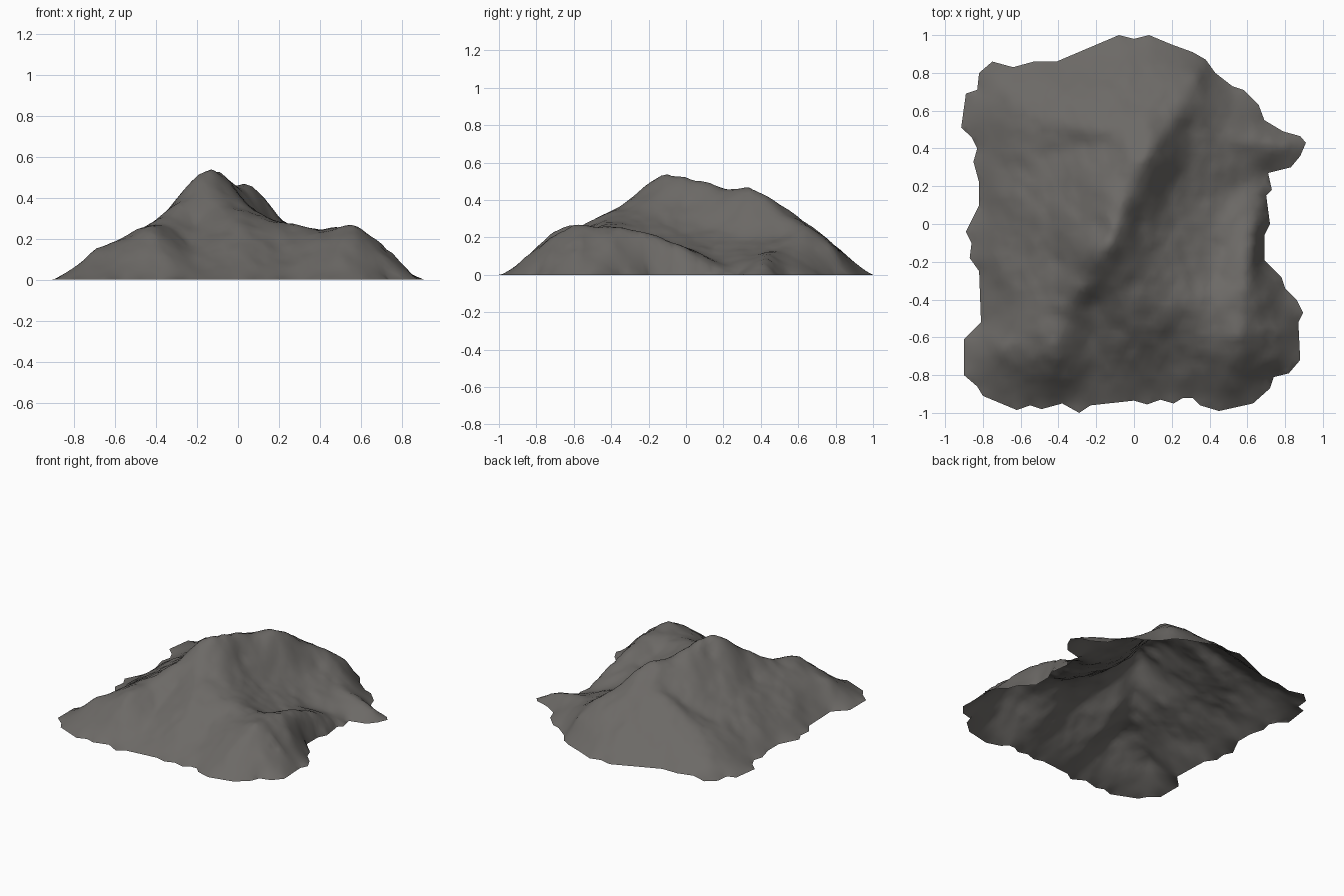
import bpy, bmesh, math, random
from mathutils import Vector, noise
from mathutils.geometry import delaunay_2d_cdt

random.seed(4)

# Foot of the mountain, clockwise from the north
RIM = [(-.08, 1), (0, .98), (.08, 1), (.2, .95), (.31, .91), (.38, .87), (.43, .8), (.52, .73),
       (.58, .71), (.66, .63), (.69, .55), (.79, .49), (.88, .465), (.91, .43), (.88, .36),
       (.83, .3), (.71, .27), (.73, .18), (.7, .15), (.72, 0), (.69, -.06), (.69, -.19),
       (.78, -.28), (.8, -.34), (.86, -.4), (.895, -.47), (.87, -.52), (.88, -.72), (.82, -.79),
       (.74, -.81), (.72, -.87), (.63, -.95), (.45, -.99), (.35, -.96), (.31, -.92), (.26, -.92),
       (.21, -.95), (.14, -.93), (.07, -.955), (0, -.935), (-.23, -.96), (-.29, -1),
       (-.38, -.95), (-.49, -.98), (-.55, -.96), (-.62, -.985), (-.8, -.91), (-.83, -.86),
       (-.9, -.8), (-.9, -.61), (-.81, -.52), (-.82, -.25), (-.87, -.18), (-.86, -.1),
       (-.89, -.04), (-.82, .1), (-.82, .22), (-.85, .33), (-.83, .4), (-.86, .46), (-.915, .51),
       (-.89, .69), (-.83, .71), (-.82, .8), (-.75, .86), (-.64, .83), (-.53, .86), (-.41, .86)]

# Main crest with its two summits, and the spurs that leave it
CRESTS = [
    [(-.12, -.1, .54), (-.1, -.02, .535), (-.06, .08, .5), (-.02, .2, .455), (.05, .33, .468),
     (.1, .41, .42), (.19, .52, .31), (.29, .64, .24), (.33, .78, .15)],
    [(-.12, -.1, .54), (-.19, -.18, .5), (-.26, -.28, .4), (-.31, -.39, .33), (-.36, -.5, .265),
     (-.42, -.62, .26), (-.41, -.72, .215), (-.37, -.82, .12)],
    [(-.12, -.1, .54), (-.06, -.2, .44), (-.01, -.29, .37), (-.04, -.42, .335),
     (-.03, -.5, .295), (0, -.65, .19), (0, -.8, .09)],
    [(-.01, -.29, .37), (.15, -.34, .3), (.28, -.42, .262), (.42, -.51, .24), (.56, -.6, .262)],
    [(.56, -.6, .262), (.58, -.47, .25), (.6, -.35, .245), (.63, -.17, .19), (.66, .02, .1),
     (.68, .18, .035)],
    [(.05, .33, .468), (-.01, .46, .39), (-.2, .49, .325), (-.4, .49, .23), (-.58, .56, .15)],
]
# Low spurs, gullies and the eastern bowl
SLOPES = [
    [(.19, .52, .31), (.3, .5, .2), (.45, .46, .135), (.65, .45, .1), (.8, .42, .06)],
    [(.15, -.12, .28), (.28, -.06, .2), (.42, .06, .13), (.57, .2, .06)],
    [(.03, 0, .37), (.12, .05, .3), (.2, .2, .25), (.3, .34, .185)],
    [(.42, -.28, .195), (.48, -.12, .15)],
    [(-.2, -.42, .275), (-.24, -.56, .2), (-.22, -.72, .12), (-.2, -.85, .05)],
    [(.22, -.6, .18), (.24, -.75, .1), (.26, -.84, .05)],
    [(.54, -.74, .185), (.52, -.86, .09)],
    [(.56, -.6, .262), (.7, -.58, .18), (.8, -.58, .085)],
    [(.7, -.4, .165), (.72, -.72, .12)],
    [(-.1, .38, .37), (-.25, .42, .28), (-.42, .4, .205)],
    [(-.17, -.02, .47), (-.28, .08, .36), (-.38, .14, .27)],
    [(-.42, -.62, .26), (-.48, -.6, .25), (-.56, -.61, .205), (-.7, -.67, .14)],
    [(-.4, -.2, .27), (-.55, -.22, .19), (-.7, -.25, .1)],
    [(-.55, .15, .175), (-.7, .15, .1)],
    [(0, .65, .26), (0, .82, .14)],
    [(-.3, .7, .17), (-.65, .7, .09)],
]


def along(line, step):
    """Even points along a polyline."""
    for a, b in zip(line, line[1:]):
        a, b = Vector(a), Vector(b)
        n = max(1, round((b - a).length / step))
        for i in range(n):
            yield a.lerp(b, i / n)
    yield Vector(line[-1])


def solve(m, v):
    """Gaussian elimination with pivoting."""
    n = len(v)
    rows = [r + [b] for r, b in zip(m, v)]
    for c in range(n):
        p = max(range(c, n), key=lambda r: abs(rows[r][c]))
        rows[c], rows[p] = rows[p], rows[c]
        top = rows[c]
        for r in range(c + 1, n):
            f = rows[r][c] / top[c]
            if f:
                rows[r][c:] = [x - f * y for x, y in zip(rows[r][c:], top[c:])]
    out = [0.0] * n
    for c in reversed(range(n)):
        s = sum(rows[c][k] * out[k] for k in range(c + 1, n))
        out[c] = (rows[c][n] - s) / rows[c][c]
    return out


# Known heights: zero round the foot, given along crests and gullies
rim = list(along(RIM + RIM[:1], .07))[:-1]
known = {(round(p.x, 3), round(p.y, 3)): 0.0 for p in rim}
for line in CRESTS + SLOPES:
    for p in along(line, .07):
        known[(round(p.x, 3), round(p.y, 3))] = p.z
sites = list(known)
weights = solve([[math.dist(a, b) for b in sites] for a in sites], list(known.values()))


def height(x, y):
    z = sum(w * math.dist((x, y), s) for w, s in zip(weights, sites))
    # Eroded roughness that fades out at the foot
    p = Vector((x * 5, y * 5, .7))
    rough = .007 * noise.noise(p) + .009 * noise.noise(p * 2.3) + .005 * noise.noise(p * 5)
    return max(.002, z + rough * max(0, min(1, z / .12)))


# Scattered ground points inside the foot line
STEP = .026
points = [Vector((p.x, p.y)) for p in rim]
count = len(points)
for j in range(-38, 39):
    for i in range(-36, 37):
        p = Vector(((i + .5 * (j % 2)) * STEP + random.uniform(-.005, .005),
                    j * STEP + random.uniform(-.005, .005)))
        if min((p - q).length for q in points[:count]) > .018:
            points.append(p)
edges = [(i, (i + 1) % count) for i in range(count)]
flat, _, faces, origin, _, _ = delaunay_2d_cdt(points, edges, [], 1, 1e-5)

# Mountain surface, open underneath
bm = bmesh.new()
used = {i for f in faces for i in f}
verts = {}
for i in used:
    on_rim = any(o < count for o in origin[i])
    verts[i] = bm.verts.new((flat[i].x, flat[i].y, 0 if on_rim else height(*flat[i])))
for f in faces:
    face = bm.faces.new([verts[i] for i in f])
    face.normal_update()
    if face.normal.z < 0:
        face.normal_flip()
    face.smooth = True
mesh = bpy.data.meshes.new("mountain")
bm.to_mesh(mesh)
bm.free()

rock = bpy.data.materials.new("grey_rock")
rock.diffuse_color = (.15, .142, .133, 1)
mesh.materials.append(rock)
mountain = bpy.data.objects.new("mountain", mesh)
bpy.context.collection.objects.link(mountain)
